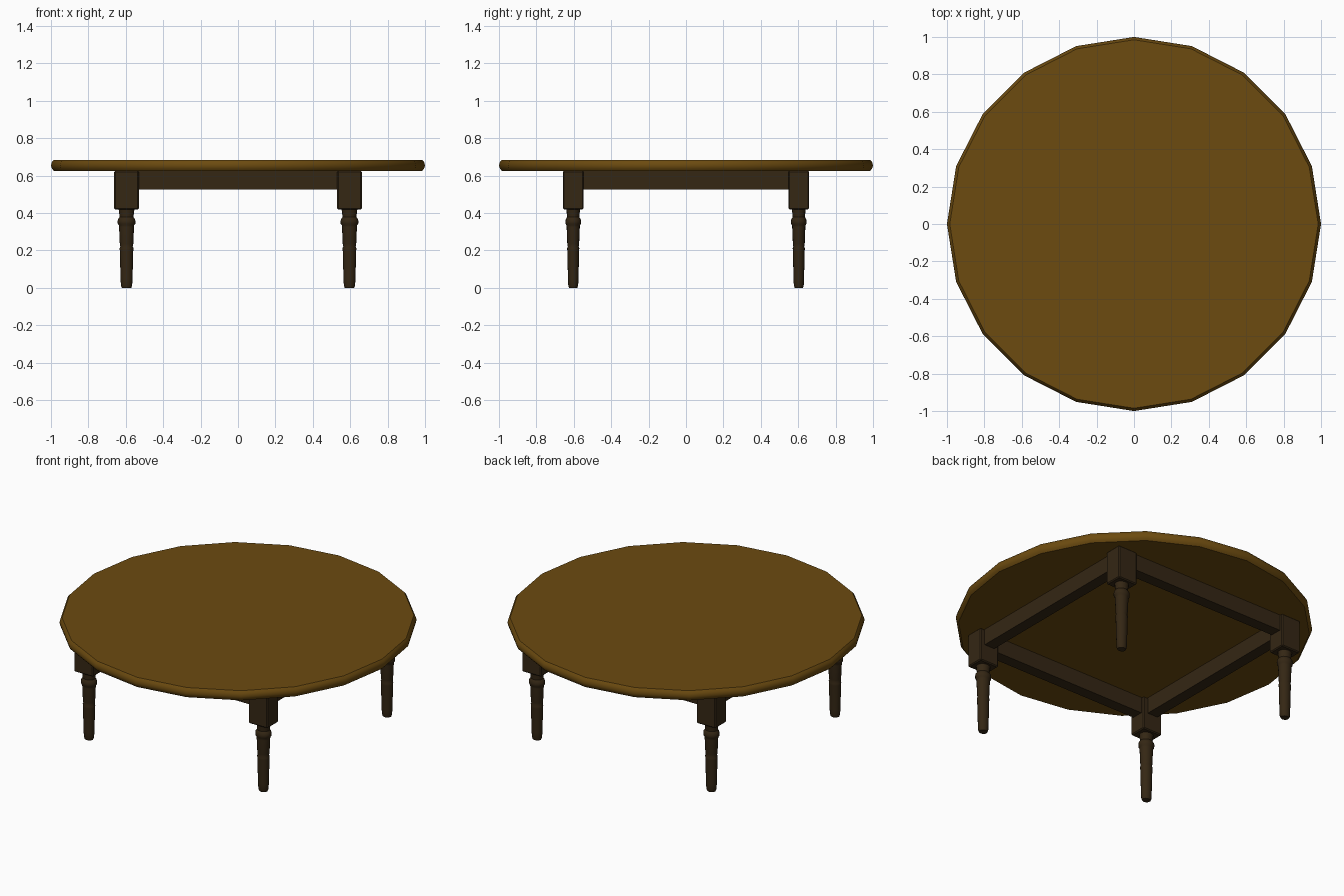
import bpy, bmesh, math

if "Cube" in bpy.data.objects:
    bpy.data.objects.remove(bpy.data.objects["Cube"])


def material(name, rgb):
    m = bpy.data.materials.new(name)
    m.diffuse_color = (*rgb, 1)
    m.use_nodes = True
    m.node_tree.nodes["Principled BSDF"].inputs["Base Color"].default_value = m.diffuse_color
    return m


TOP = material("golden_wood", (0.15, 0.07, 0.005))
DARK = material("dark_wood", (0.035, 0.02, 0.007))


def add_object(name, bm, mat, loc=(0, 0, 0), smooth=None):
    bmesh.ops.recalc_face_normals(bm, faces=bm.faces)
    me = bpy.data.meshes.new(name)
    bm.to_mesh(me)
    bm.free()
    me.materials.append(mat)
    ob = bpy.data.objects.new(name, me)
    ob.location = loc
    bpy.context.collection.objects.link(ob)
    if smooth:
        bpy.ops.object.select_all(action='DESELECT')
        ob.select_set(True)
        bpy.context.view_layer.objects.active = ob
        bpy.ops.object.shade_smooth_by_angle(angle=math.radians(smooth))
    return ob


def lathe(name, profile, sides, mat, loc=(0, 0, 0), sy=1.0):
    """Closed turned solid from (radius, z) points."""
    bm = bmesh.new()
    rings = []
    for r, z in profile:
        rings.append([bm.verts.new((r * math.cos(2 * math.pi * i / sides),
                                    sy * r * math.sin(2 * math.pi * i / sides), z))
                      for i in range(sides)])
    for a, b in zip(rings, rings[1:]):
        for i in range(sides):
            j = (i + 1) % sides
            bm.faces.new((a[i], a[j], b[j], b[i]))
    bm.faces.new(rings[0])
    bm.faces.new(rings[-1])
    return add_object(name, bm, mat, loc, smooth=40)


def box(name, size, loc, mat, bevel=0):
    bm = bmesh.new()
    bmesh.ops.create_cube(bm, size=1)
    bmesh.ops.scale(bm, vec=size, verts=bm.verts)
    if bevel:
        bmesh.ops.bevel(bm, geom=bm.edges[:], offset=bevel, segments=1,
                        affect='EDGES')
    return add_object(name, bm, mat, loc)


# Round 20-sided table top with softened rim
lathe("table_top", [(0.984, 0.625), (0.995, 0.637), (1.0, 0.655),
                    (0.995, 0.673), (0.985, 0.685)], 20, TOP)

# Legs: square block above a turned, tapering post
LX, LY = 0.596, 0.603
post = [(0.025, 0.0), (0.030, 0.012), (0.032, 0.05), (0.036, 0.20),
        (0.037, 0.212), (0.033, 0.222), (0.036, 0.235), (0.040, 0.325),
        (0.041, 0.335), (0.047, 0.343), (0.048, 0.355), (0.045, 0.368),
        (0.037, 0.378), (0.040, 0.405), (0.043, 0.425)]
for fy, sy in (("front", -1), ("back", 1)):
    for fx, sx in (("left", -1), ("right", 1)):
        lathe(f"{fy}_{fx}_leg_post", post, 16, DARK, (sx * LX, sy * LY, 0), 0.88)
        box(f"{fy}_{fx}_leg_block", (0.132, 0.11, 0.207),
            (sx * LX, sy * LY, 0.5225), DARK, 0.006)

# Apron rails between the leg blocks
for name, s in (("front", -1), ("back", 1)):
    box(f"{name}_apron", (2 * LX - 0.10, 0.07, 0.1), (0, s * LY, 0.576), DARK)
for name, s in (("left", -1), ("right", 1)):
    box(f"{name}_apron", (0.07, 2 * LY - 0.08, 0.1), (s * LX, 0, 0.576), DARK)
